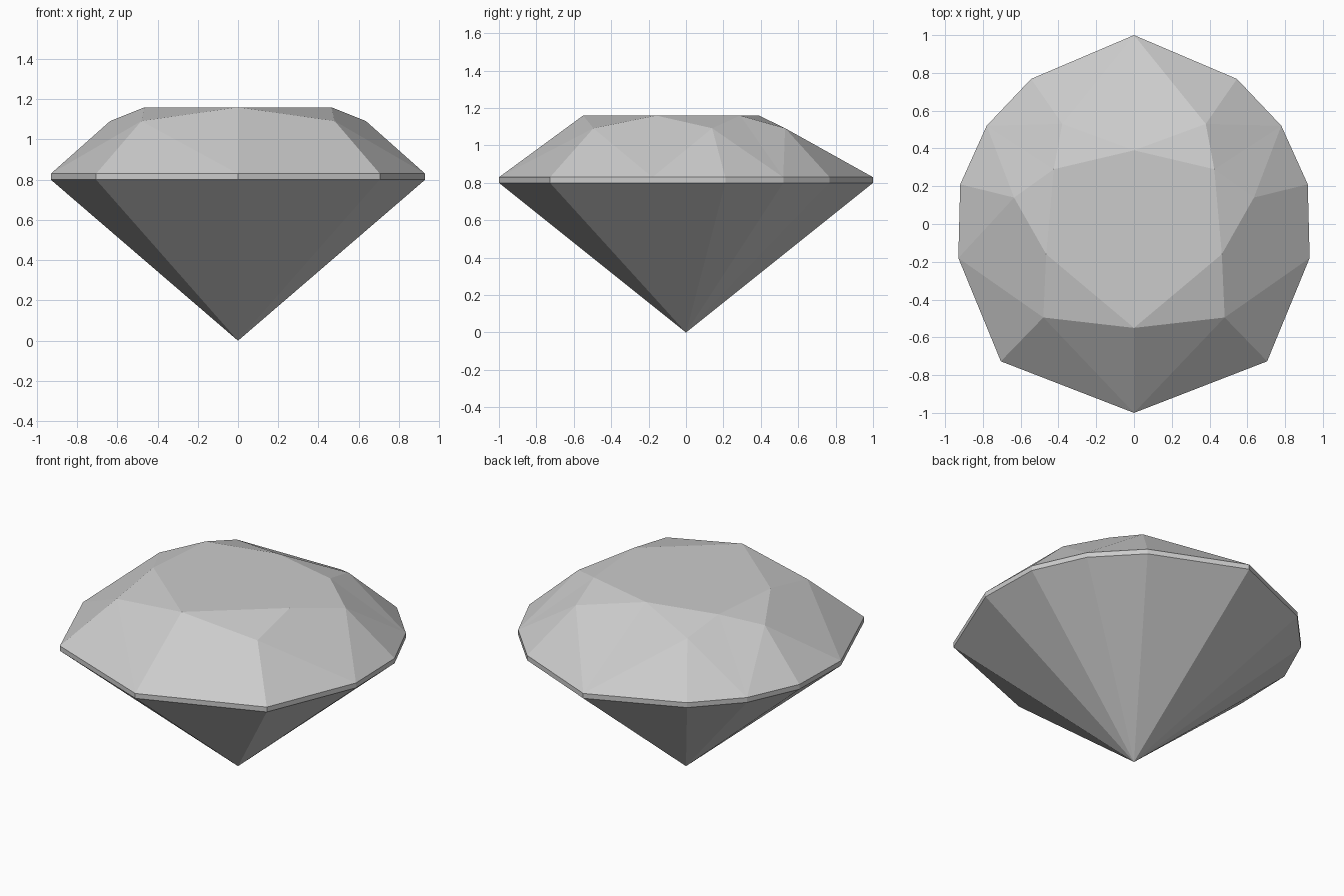
import bpy
import bmesh

cube = bpy.data.objects.get("Cube")
if cube:
    bpy.data.objects.remove(cube, do_unlink=True)

# Heights of the cut
GIRDLE_LOW, GIRDLE_TOP, STAR, TABLE = 0.80, 0.83, 1.092, 1.16

# Half outlines, running from the front to the back on the +x side
girdle_half = [(0, -1), (0.705, -0.727), (0.93, -0.18), (0.92, 0.21),
               (0.78, 0.52), (0.545, 0.768), (0, 1)]
star_half = [(0.48, -0.495), (0.635, 0.14), (0.38, 0.53)]
table_half = [(0, -0.55), (0.465, -0.16), (0.425, 0.29), (0, 0.39)]


def mirrored(half):
    """Close a half outline into a full loop across x = 0."""
    return half + [(-x, y) for x, y in reversed(half) if x > 0]


def ring(bm, half, z):
    return [bm.verts.new((x, y, z)) for x, y in mirrored(half)]


bm = bmesh.new()
low = ring(bm, girdle_half, GIRDLE_LOW)
top = ring(bm, girdle_half, GIRDLE_TOP)
star = ring(bm, star_half, STAR)
table = ring(bm, table_half, TABLE)
tip = bm.verts.new((0, 0, 0))
count = len(low)

# Pavilion and girdle band
for i in range(count):
    j = (i + 1) % count
    bm.faces.new((tip, low[j], low[i]))
    bm.faces.new((low[i], low[j], top[j], top[i]))

# Crown: star facets, split kites and lower triangles
for k in range(len(table)):
    n = (k + 1) % len(table)
    a, b, c = top[2 * k], top[2 * k + 1], top[(2 * k + 2) % count]
    bm.faces.new((table[k], star[k], table[n]))
    bm.faces.new((a, star[k], table[k]))
    bm.faces.new((star[k], c, table[n]))
    bm.faces.new((a, b, star[k]))
    bm.faces.new((b, c, star[k]))

# Flat table
bm.faces.new(table)
bmesh.ops.recalc_face_normals(bm, faces=bm.faces)

mesh = bpy.data.meshes.new("cut_gem")
bm.to_mesh(mesh)
bm.free()
gem = bpy.data.objects.new("cut_gem", mesh)
bpy.context.collection.objects.link(gem)

# Plain grey stone
grey = bpy.data.materials.new("light_grey")
grey.use_nodes = True
colour = (0.6, 0.6, 0.6, 1)
grey.diffuse_color = colour
grey.node_tree.nodes["Principled BSDF"].inputs["Base Color"].default_value = colour
mesh.materials.append(grey)
